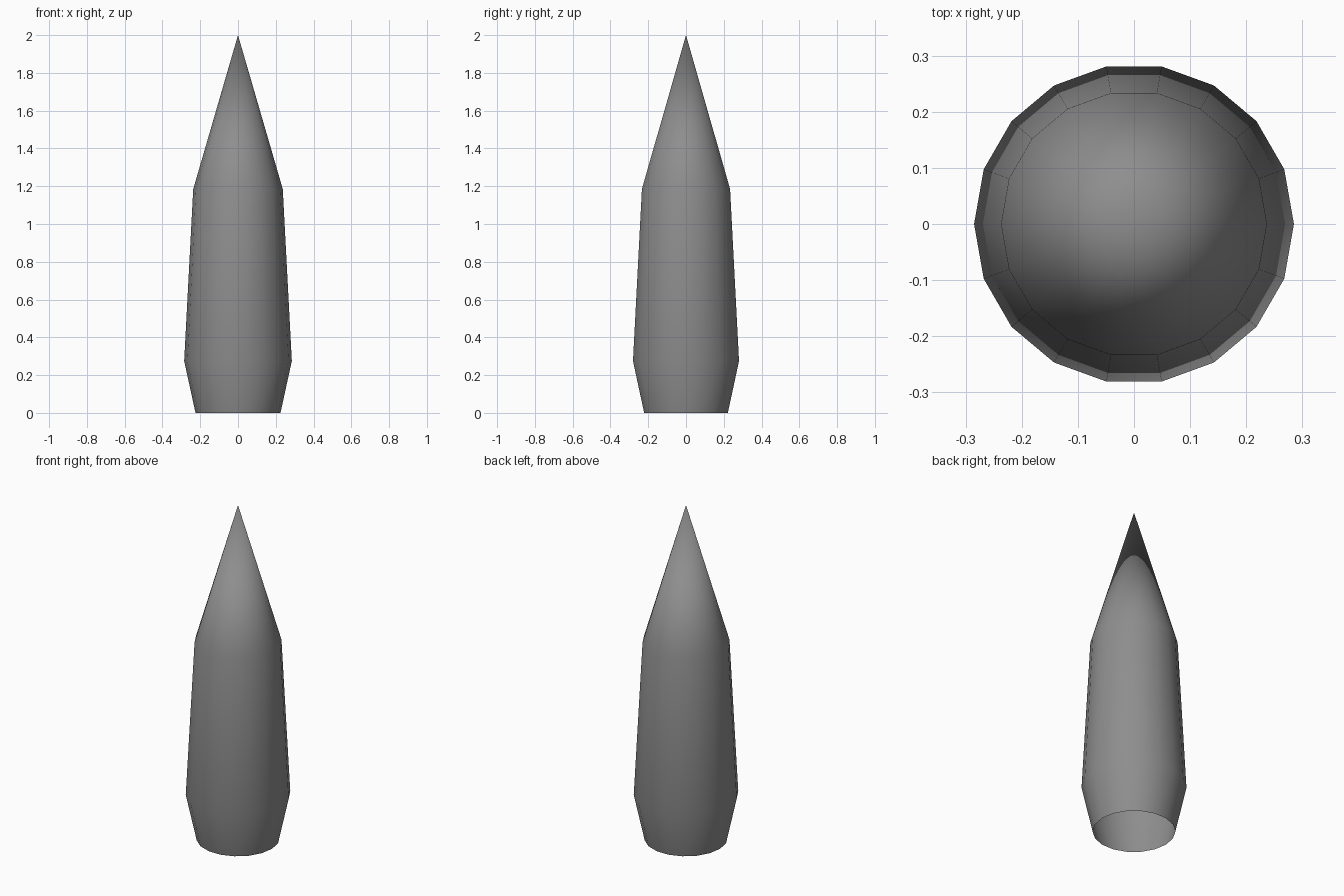
import bpy, bmesh
from math import cos, sin, tau

if "Cube" in bpy.data.objects:
    bpy.data.objects.remove(bpy.data.objects["Cube"])

SIDES = 18
# (radius, height) from the open base up to the shoulder
PROFILE = [(0.225, 0.0), (0.285, 0.275), (0.237, 1.185)]
TIP_HEIGHT = 2.0

bm = bmesh.new()

# Rings of the tapered body
rings = [[bm.verts.new((r * cos(tau * i / SIDES), r * sin(tau * i / SIDES), z))
          for i in range(SIDES)] for r, z in PROFILE]
tip = bm.verts.new((0, 0, TIP_HEIGHT))

# Body walls, then the pointed top; the base stays open
for i in range(SIDES):
    j = (i + 1) % SIDES
    for low, high in zip(rings, rings[1:]):
        bm.faces.new((low[i], low[j], high[j], high[i]))
    bm.faces.new((rings[-1][i], rings[-1][j], tip))

for face in bm.faces:
    face.smooth = True

mesh = bpy.data.meshes.new("pointed_shell")
bm.to_mesh(mesh)
bm.free()

# Dark grey surface
dark_grey = bpy.data.materials.new("dark_grey")
dark_grey.diffuse_color = (0.27, 0.27, 0.27, 1)
dark_grey.use_nodes = True
dark_grey.node_tree.nodes["Principled BSDF"].inputs["Base Color"].default_value = dark_grey.diffuse_color
mesh.materials.append(dark_grey)
bpy.context.collection.objects.link(bpy.data.objects.new("pointed_shell", mesh))
